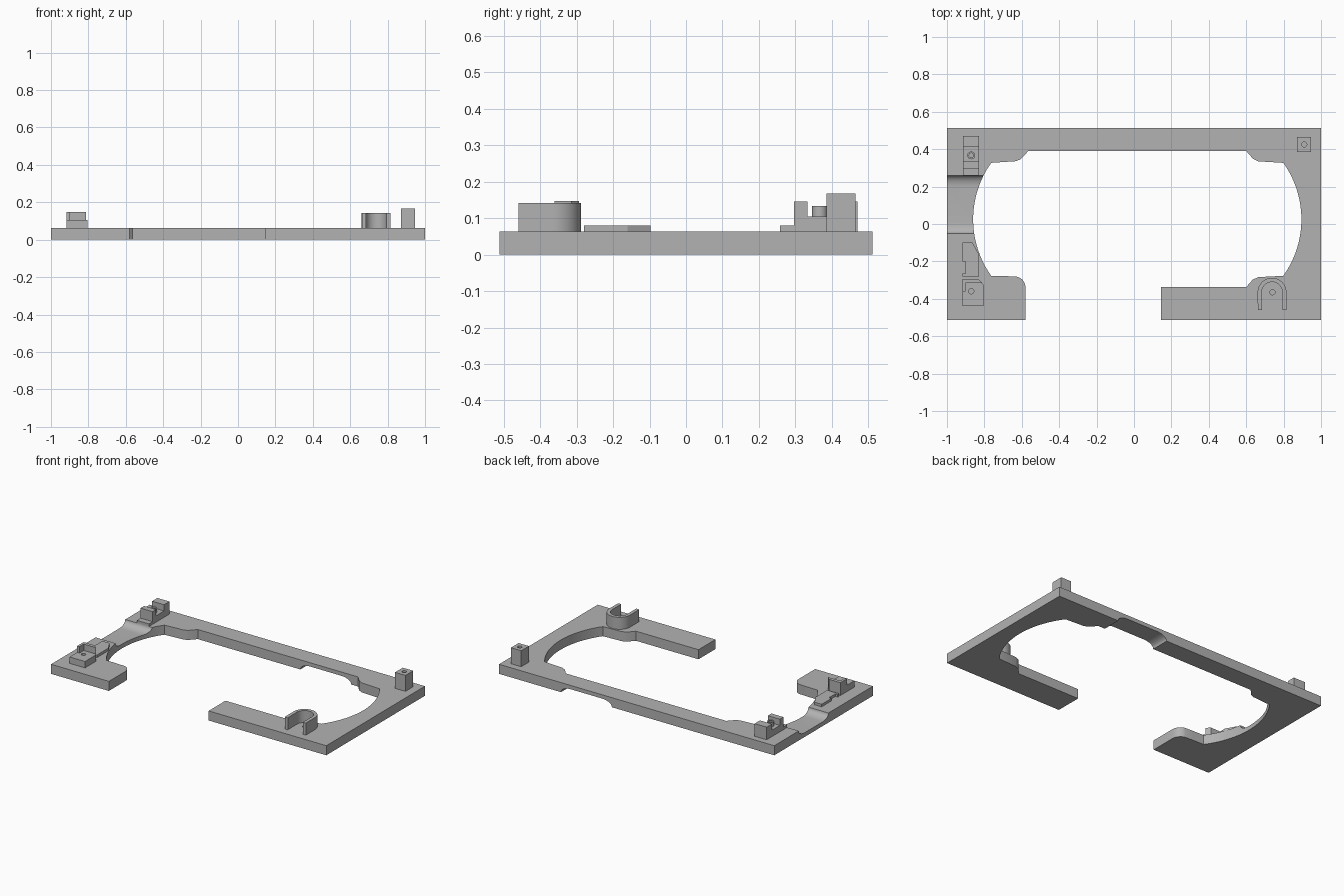
import bpy, bmesh, math
from mathutils import Matrix

cube = bpy.data.objects.get("Cube")
if cube:
    bpy.data.objects.remove(cube, do_unlink=True)

grey = bpy.data.materials.new("plain grey")
grey.use_nodes = True
COLOUR = (0.45, 0.45, 0.45, 1)
grey.diffuse_color = COLOUR
grey.node_tree.nodes["Principled BSDF"].inputs["Base Color"].default_value = COLOUR

TOP = 0.063   # top of the base plate


def prism(name, points, low, high, matrix=Matrix()):
    """Extrude a flat outline from low to high."""
    bm = bmesh.new()
    face = bm.faces.new([bm.verts.new((x, y, low)) for x, y in points])
    new = bmesh.ops.extrude_face_region(bm, geom=[face])["geom"]
    bmesh.ops.translate(bm, vec=(0, 0, high - low),
                        verts=[v for v in new if isinstance(v, bmesh.types.BMVert)])
    bmesh.ops.transform(bm, matrix=matrix, verts=bm.verts)
    bmesh.ops.recalc_face_normals(bm, faces=bm.faces)
    mesh = bpy.data.meshes.new(name)
    bm.to_mesh(mesh)
    bm.free()
    mesh.materials.append(grey)
    obj = bpy.data.objects.new(name, mesh)
    bpy.context.collection.objects.link(obj)
    return obj


def box(name, x0, x1, y0, y1, low, high):
    return prism(name, [(x0, y0), (x1, y0), (x1, y1), (x0, y1)], low, high)


def arc(cx, cy, rx, ry, start, end, steps=12):
    angles = [math.radians(start + (end - start) * i / steps) for i in range(steps + 1)]
    return [(cx + rx * math.cos(a), cy + ry * math.sin(a)) for a in angles]


def cut(target, cutter):
    cutter.hide_render = True
    mod = target.modifiers.new("cut", "BOOLEAN")
    mod.operation = "DIFFERENCE"
    mod.solver = "EXACT"
    mod.object = cutter
    bpy.context.view_layer.objects.active = target
    bpy.ops.object.modifier_apply(modifier=mod.name)
    bpy.data.objects.remove(cutter, do_unlink=True)


def drill(target, x, y, r, low, high):
    cut(target, prism("hole_cutter", arc(x, y, r, r, 0, 345, 23), low, high))


def smooth(obj):
    bpy.ops.object.select_all(action="DESELECT")
    obj.select_set(True)
    bpy.context.view_layer.objects.active = obj
    bpy.ops.object.shade_smooth_by_angle(angle=math.radians(30))


def cove(a, b, width, depth):
    """Channel outline with rounded inner corners, mouth at height 0."""
    return ([(a, 0.05)] + arc(a + width, 0, width, depth, 180, 270, 8)
            + arc(b - width, 0, width, depth, 270, 360, 8) + [(b, 0.05)])


# Open frame: rectangle with a broad cut-out and a gap in the front bar
outline = [(-1, -0.512), (-0.58, -0.512)]
outline += arc(-0.64, -0.34, 0.06, 0.06, 0, 80, 8)
outline += [(-0.68, -0.279)]
outline += arc(-0.34, 0.025, 0.52, 0.52, 215.5, 144.5, 28)
outline += [(-0.63, 0.336), (-0.605, 0.347), (-0.565, 0.39), (0.6, 0.39),
            (0.635, 0.35), (0.665, 0.335)]
outline += arc(0.375, 0.025, 0.52, 0.52, 35.5, -35.5, 28)
outline += [(0.665, -0.284), (0.635, -0.297), (0.6, -0.337), (0.145, -0.337),
            (0.145, -0.512), (1, -0.512), (1, 0.512), (-1, 0.512)]
plate = prism("base_frame", outline, 0, TOP)

# Channel across the top of the side bar
along_x = Matrix(((0, 0, 1, 0), (1, 0, 0, 0), (0, 1, 0, TOP), (0, 0, 0, 1)))
cut(plate, prism("top_channel_cutter", cove(-0.05, 0.258, 0.06, 0.035), -1.1, -0.7, along_x))
# Channel across the underside of the back bar
along_y = Matrix(((1, 0, 0, 0), (0, 0, 1, 0), (0, -1, 0, 0), (0, 0, 0, 1)))
cut(plate, prism("under_channel_cutter", cove(0.18, 0.55, 0.07, 0.038), 0.3, 0.6, along_y))
drill(plate, 0.74, -0.365, 0.014, 0.02, 0.1)
smooth(plate)

# U-shaped collar on the front bar
collar = ([(0.662, -0.46)] + arc(0.738, -0.365, 0.077, 0.077, 180, 0, 24)
          + [(0.815, -0.46), (0.793, -0.46)]
          + arc(0.738, -0.365, 0.055, 0.055, 0, 180, 24) + [(0.684, -0.46)])
smooth(prism("u_collar", collar, TOP, 0.142))

# Square post in the back corner
post = box("corner_post", 0.872, 0.947, 0.385, 0.465, TOP, 0.168)
drill(post, 0.91, 0.425, 0.014, 0.1, 0.2)
smooth(post)

# Back clip: step, two ears and a saddle with a round boss
X0, X1 = -0.915, -0.828
box("clip_step", X0, X1, 0.258, 0.298, TOP, 0.08)
box("clip_front_ear", X0, X1, 0.296, 0.333, TOP, 0.146)
box("clip_back_ear", X0, X1, 0.415, 0.47, TOP, 0.146)
saddle = box("clip_saddle", X0, X1, 0.333, 0.415, TOP, 0.105)
boss = prism("clip_boss", arc(-0.87, 0.367, 0.021, 0.021, 0, 345, 23), 0.1, 0.133)
drill(boss, -0.87, 0.367, 0.012, 0.11, 0.2)
smooth(boss)

# Front clip: drilled pad with a corner wall
pad = prism("front_pad", [(-0.917, -0.438), (-0.805, -0.438), (-0.805, -0.325),
                          (-0.835, -0.293), (-0.917, -0.293)], TOP, 0.105)
drill(pad, -0.87, -0.36, 0.014, 0.07, 0.2)
smooth(pad)
prism("pad_wall", [(-0.917, -0.36), (-0.9, -0.36), (-0.9, -0.315), (-0.812, -0.315),
                   (-0.835, -0.293), (-0.917, -0.293)], 0.1, 0.147)

# Low notched strip beside the pad
prism("notched_strip", [(-0.917, -0.28), (-0.83, -0.28), (-0.83, -0.16), (-0.865, -0.098),
                        (-0.917, -0.098), (-0.917, -0.2), (-0.9, -0.2), (-0.9, -0.265),
                        (-0.917, -0.265)], TOP, 0.08)
